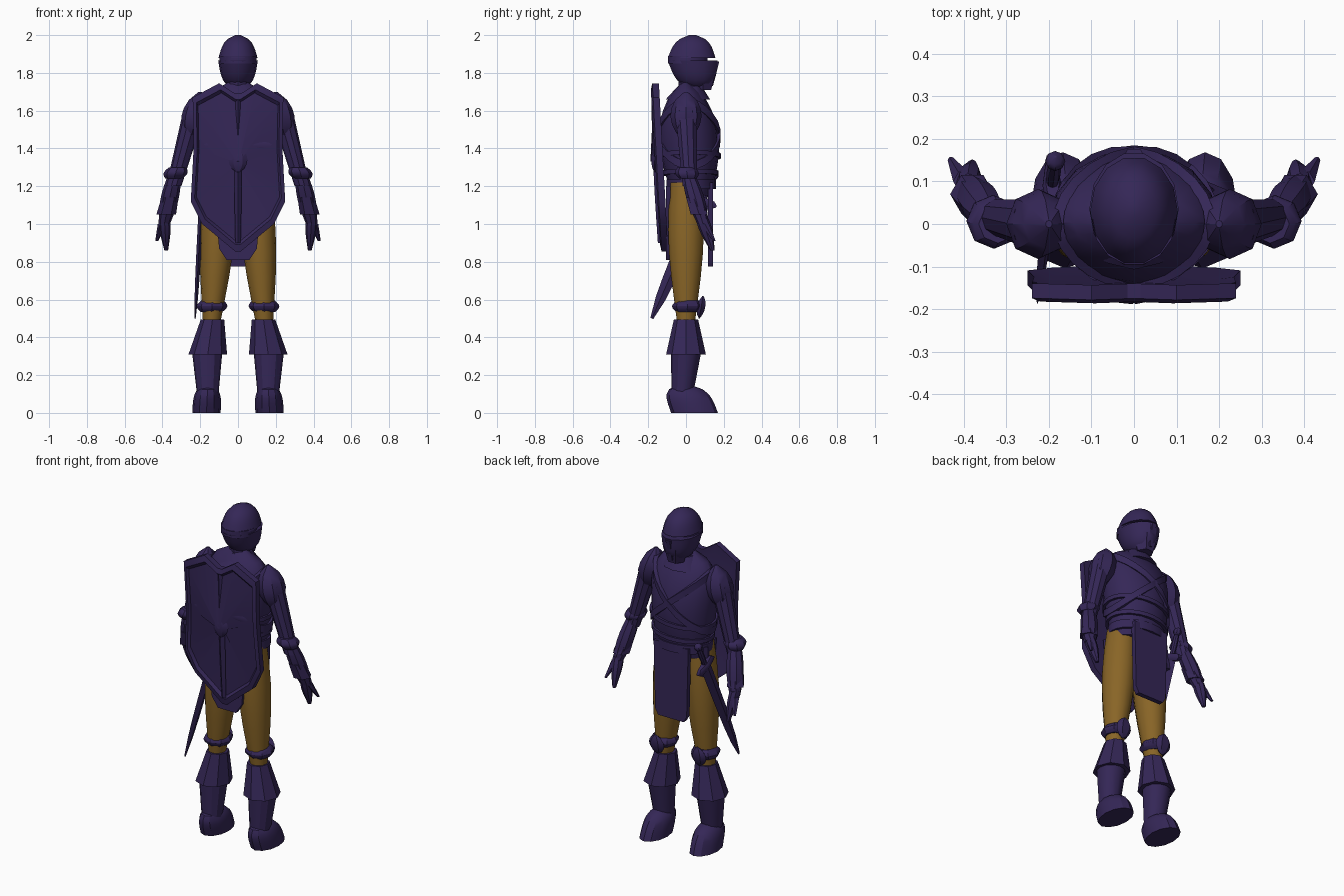
import bpy, bmesh
from math import sin, cos, pi

cube = bpy.data.objects.get("Cube")
if cube:
    bpy.data.objects.remove(cube)


def material(name, rgb):
    mat = bpy.data.materials.new(name)
    mat.use_nodes = True
    mat.diffuse_color = (*rgb, 1)
    mat.node_tree.nodes["Principled BSDF"].inputs["Base Color"].default_value = (*rgb, 1)
    return mat


PURPLE = material("dark_purple", (.035, .02, .095))
GOLD = material("ochre_cloth", (.25, .13, .02))


def bridge(name, rings, mat=PURPLE, mirror=False, closed=False):
    """Skin a sequence of equal-length point rings; cap the ends unless closed."""
    bm = bmesh.new()
    loops = [[bm.verts.new(point) for point in ring] for ring in rings]
    pairs = list(zip(loops, loops[1:]))
    if closed:
        pairs.append((loops[-1], loops[0]))
    else:
        bm.faces.new(loops[0])
        bm.faces.new(loops[-1])
    for low, high in pairs:
        for i in range(len(low)):
            bm.faces.new((low[i - 1], low[i], high[i], high[i - 1]))
    bmesh.ops.recalc_face_normals(bm, faces=bm.faces)
    mesh = bpy.data.meshes.new(name)
    bm.to_mesh(mesh)
    bm.free()
    mesh.materials.append(mat)
    ob = bpy.data.objects.new(name, mesh)
    bpy.context.collection.objects.link(ob)
    if mirror:
        ob.modifiers.new("mirror", 'MIRROR')
    bpy.ops.object.select_all(action='DESELECT')
    ob.select_set(True)
    bpy.context.view_layer.objects.active = ob
    bpy.ops.object.shade_smooth_by_angle(angle=pi / 6)
    return ob


def ellipse(x, y, z, rx, ry, sides):
    turns = [2 * pi * i / sides for i in range(sides)]
    return [(x + rx * cos(a), y + ry * sin(a), z) for a in turns]


# Swelling rules along a limb
def straight(t):
    return 1


def barrel(t):
    return 1 + .4 * sin(pi * t)


def egg(t):
    return max(.1, abs(sin(pi * t)) ** .6)


def dome(t):
    return max(.05, 1 - t ** 4) ** .5


def limb(name, start, end, shape=straight, depth=1, sides=8, **options):
    """Tapered form between two (x, y, z, radius) stations."""
    steps = 1 if shape is straight else 6
    rings = []
    for k in range(steps + 1):
        t = k / steps
        x, y, z, r = [a + t * (b - a) for a, b in zip(start, end)]
        r *= shape(t)
        rings.append(ellipse(x, y, z, r, r * depth, sides))
    return bridge(name, rings, **options)


def pair(name, start, end, shape=straight, **options):
    return limb(name, start, end, shape, mirror=True, **options)


def mirrored(half):
    return half + [(-x, z) for x, z in reversed(half)]


def plate(name, half, y, thick):
    """Upright symmetrical plate from half an outline of (x, z)."""
    outline = mirrored(half)
    return bridge(name, [[(x, y + side * thick, z) for x, z in outline] for side in (-1, 1)])


# Torso: a waist widening to the chest, closing over the shoulders
HIP, HEIGHT = 1.15, .6


def body(z):
    t = (z - HIP) / HEIGHT
    closing = max(.05, 1 - t ** 6) ** .5
    width = (.16 + .07 * t) * closing
    depth = (.1 + .06 * sin(pi * t)) * closing
    return .03 * (1 - t), width, depth


torso_rings = []
for k in range(13):
    height = HIP + HEIGHT * k / 12
    y, width, depth = body(height)
    torso_rings.append(ellipse(0, y, height, width, depth, 16))
bridge("torso", torso_rings)


def band(name, height, tilt, half_width, thick=.012, segments=24):
    """Strap wrapped round the torso, higher on one side when tilted."""
    section = [(-thick, -1), (thick, -1), (thick, 1), (-thick, 1)]
    rings = []
    for i in range(segments):
        a = 2 * pi * i / segments
        z = height + tilt * cos(a)
        y, width, depth = body(z)
        rings.append([((width + out) * cos(a), y + (depth + out) * sin(a), z + up * half_width)
                      for out, up in section])
    return bridge(name, rings, closed=True)


band("belt", 1.21, 0, .025)
band("waist_band", 1.27, .01, .012)
band("rib_strap", 1.36, .02, .012)
for name, lean in (("chest_strap", 1), ("cross_chest_strap", -1)):
    band(name, 1.48, .17 * lean, .022)
limb("collar", (0, .01, 1.66, .13), (0, .02, 1.73, .07), depth=.9, sides=12)

# Helmet: crown and mask with the eye slit set back between them
limb("neck", (0, .02, 1.68, .06), (0, .02, 1.8, .06))
limb("helmet_crown", (0, .03, 1.88, .103), (0, .035, 2, .07), dome, depth=1.25, sides=14)
limb("eye_slit", (0, .01, 1.85, .098), (0, .01, 1.89, .098), depth=1.1, sides=14)
limb("helmet_mask", (0, .035, 1.865, .105), (0, .06, 1.71, .08), dome, depth=1.28, sides=14)
limb("chin_guard", (0, .09, 1.8, .075), (0, .09, 1.71, .05), sides=6)
limb("mask_ridge", (0, .13, 1.73, .015), (0, .15, 1.86, .03), sides=6)
limb("brow_ridge", (0, .13, 1.88, .05), (0, .09, 1.97, .01), depth=.5, sides=6)

# Arms
pair("pauldrons", (.2, 0, 1.7, .08), (.25, 0, 1.44, .07), egg, depth=1.1)
pair("upper_arms", (.23, 0, 1.6, .06), (.34, .02, 1.2, .04), sides=10)
pair("elbow_cuffs", (.34, .01, 1.24, .045), (.32, 0, 1.3, .045), barrel)
pair("forearms", (.34, .02, 1.24, .038), (.39, .09, 1, .03), barrel)
pair("bracer_flares", (.36, .04, 1.14, .045), (.38, .07, 1.05, .052), sides=6)
pair("hands", (.39, .085, 1.03, .028), (.38, .14, .86, .01), barrel, depth=1.2)
pair("thumbs", (.4, .1, 1, .025), (.43, .15, .91, .008), sides=6)

# Legs
pair("trousers", (.09, 0, 1.22, .08), (.14, 0, .47, .045), barrel, depth=1.05, sides=14, mat=GOLD)
pair("knee_straps", (.14, .005, .535, .058), (.135, .01, .595, .058), barrel)
pair("knee_caps", (.14, .07, .5, .05), (.14, .09, .62, .05), egg, depth=.5, sides=6)
pair("boot_cuffs", (.135, 0, .495, .062), (.16, 0, .31, .102), depth=1.03)
pair("boot_shafts", (.163, 0, .32, .08), (.16, -.02, .09, .056), sides=12)
pair("boot_feet", (.167, .045, 0, .075), (.16, -.01, .15, .075), dome, depth=1.65, sides=12)

# Hanging cloths
plate("front_tabard", [(.115, 1.22), (.105, .81), (.085, .775)], .13, .014)
plate("rear_flap", [(.13, 1.2), (.1, .87), (.06, .81)], -.095, .012)

# Shield: a raised rim round a domed panel, leaning with height
MIDDLE = 1.32
OUTLINE = mirrored([(.015, 1.69), (.1, 1.745), (.24, 1.67), (.235, 1.4),
                    (.25, 1.12), (.19, 1), (.015, .855)])


def shield_ring(scale, y):
    return [(x * scale, y - .055 * (z - MIDDLE), MIDDLE + (z - MIDDLE) * scale) for x, z in OUTLINE]


bridge("shield", [shield_ring(scale, y) for scale, y in (
    (.85, -.125), (1, -.12), (1, -.155), (.92, -.163), (.88, -.148), (.03, -.165))])
limb("shield_spine", (0, -.17, 1.66, .014), (0, -.135, .9, .014), barrel, sides=4)
limb("shield_boss", (0, -.165, 1.27, .05), (0, -.17, 1.41, .05), egg, depth=.4, sides=6)
limb("shield_crossbar", (0, -.162, 1.39, .18), (0, -.162, 1.45, .18), egg, depth=.06, sides=4)

# Sword slung at the hip, built hanging down from its pommel
sword = [
    limb("sword_pommel", (0, 0, .02, .024), (0, 0, -.03, .024), egg),
    limb("sword_grip", (0, 0, 0, .012), (0, 0, -.15, .012), barrel),
    limb("sword_guard", (0, 0, -.13, .016), (0, 0, -.17, .016), barrel, depth=4, sides=6),
    limb("sword_blade", (0, 0, -.15, .014), (0, 0, -.83, .012), dome, depth=3, sides=4)]
for part in sword:
    part.location = (-.185, .15, 1.26)
    part.rotation_euler = (-.41, .055, 0)
limb("sword_hanger", (-.175, .06, 1.05, .02), (-.16, .05, 1.22, .02), depth=1.5, sides=6)
